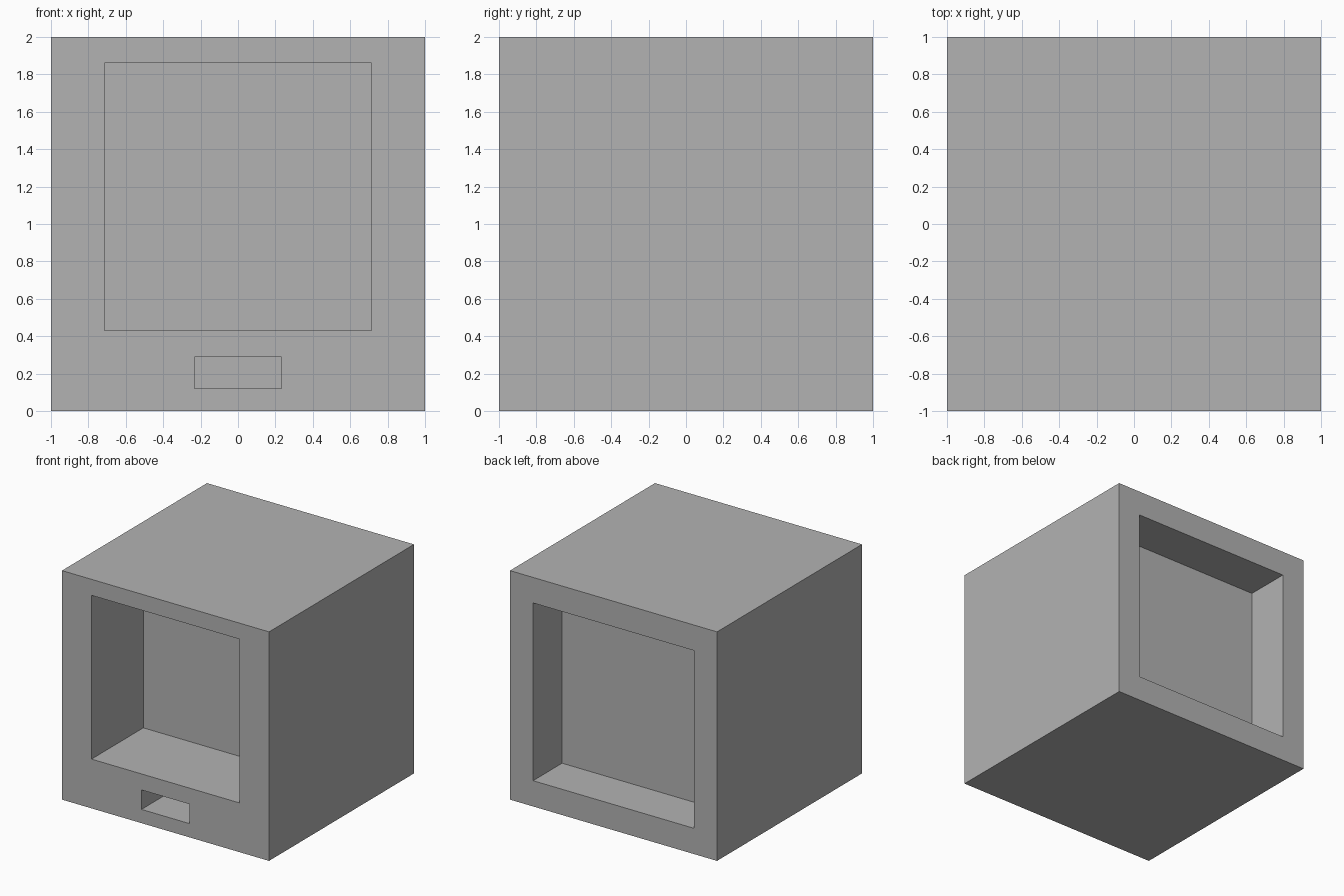
import bpy

default = bpy.data.objects.get("Cube")
if default:
    bpy.data.objects.remove(default, do_unlink=True)

# Single flat grey
grey = bpy.data.materials.new("plain_grey")
grey.use_nodes = True
colour = (0.45, 0.45, 0.45, 1)
grey.diffuse_color = colour
grey.node_tree.nodes["Principled BSDF"].inputs["Base Color"].default_value = colour


def box(name, low, high):
    """Axis-aligned box between two corners."""
    centre = [(a + b) / 2 for a, b in zip(low, high)]
    bpy.ops.mesh.primitive_cube_add(size=1, location=centre)
    obj = bpy.context.object
    obj.name = name
    obj.scale = [b - a for a, b in zip(low, high)]
    bpy.ops.object.transform_apply(location=True, rotation=False, scale=True)
    obj.data.materials.append(grey)
    return obj


def cut(body, name, half_width, bottom, top, y_from, y_to):
    """Carve a centred rectangular recess out of the body."""
    cutter = box(name, (-half_width, y_from, bottom), (half_width, y_to, top))
    cutter.hide_render = True
    mod = body.modifiers.new(name, 'BOOLEAN')
    mod.operation = 'DIFFERENCE'
    mod.solver = 'EXACT'
    mod.object = cutter
    bpy.context.view_layer.objects.active = body
    bpy.ops.object.modifier_apply(modifier=mod.name)
    bpy.data.objects.remove(cutter, do_unlink=True)


# Solid cubic housing
housing = box("housing", (-1, -1, 0), (1, 1, 2))

# Deep front window, small slot below it, shallow rear recess
cut(housing, "front_window", 0.715, 0.43, 1.86, -1.1, -0.285)
cut(housing, "front_slot", 0.232, 0.12, 0.29, -1.1, -0.285)
cut(housing, "rear_recess", 0.777, 0.225, 1.777, 0.6, 1.1)
